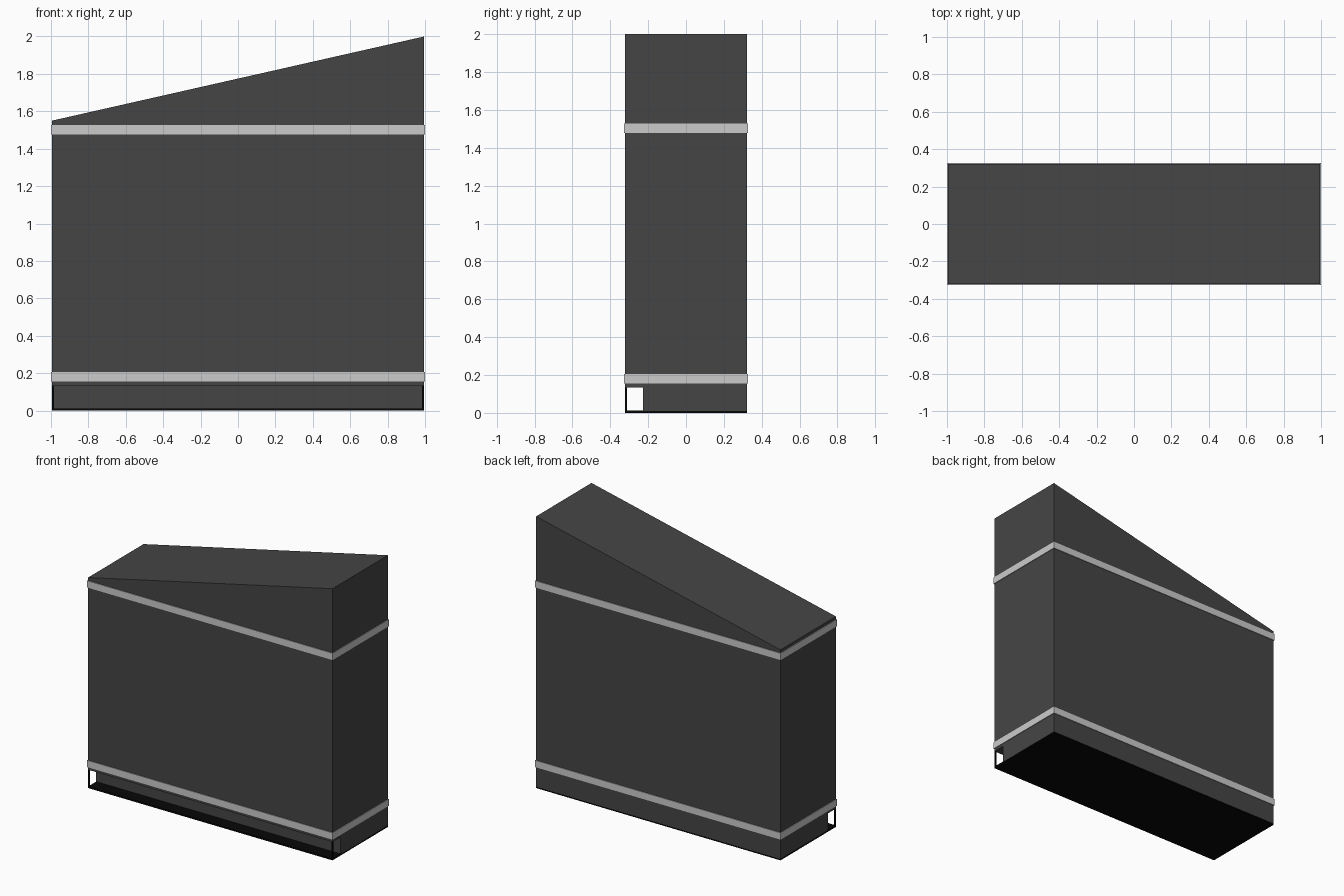
import bpy, bmesh

if "Cube" in bpy.data.objects:
    bpy.data.objects.remove(bpy.data.objects["Cube"])


def material(name, v):
    m = bpy.data.materials.new(name)
    m.diffuse_color = (v, v, v, 1)
    m.use_nodes = True
    m.node_tree.nodes["Principled BSDF"].inputs["Base Color"].default_value = m.diffuse_color
    return m


dark = material("dark_grey", 0.06)
light = material("light_grey", 0.70)
black = material("black", 0.002)
HX, HY = 0.995, 0.322  # body half width and half depth


def finish(name, bm, mat):
    bmesh.ops.recalc_face_normals(bm, faces=bm.faces)
    me = bpy.data.meshes.new(name)
    bm.to_mesh(me)
    bm.free()
    me.materials.append(mat)
    ob = bpy.data.objects.new(name, me)
    bpy.context.collection.objects.link(ob)
    return ob


def prism(name, profile, y0, y1, mat):
    """Extrude an x-z profile from y0 to y1."""
    bm = bmesh.new()
    face = bm.faces.new([bm.verts.new((x, y0, z)) for x, z in profile])
    ext = bmesh.ops.extrude_face_region(bm, geom=[face])
    verts = [v for v in ext["geom"] if isinstance(v, bmesh.types.BMVert)]
    bmesh.ops.translate(bm, verts=verts, vec=(0, y1 - y0, 0))
    return finish(name, bm, mat)


def box(name, x0, x1, y0, y1, z0, z1, mat):
    return prism(name, [(x0, z0), (x1, z0), (x1, z1), (x0, z1)], y0, y1, mat)


def band(name, z0, z1):
    """Rectangular hoop wrapped around the body."""
    bm = bmesh.new()
    rings = []
    for x, y, z in ((HX, HY, z0), (1, HY + 0.005, z0), (1, HY + 0.005, z1), (HX, HY, z1)):
        rings.append([bm.verts.new((sx * x, sy * y, z))
                      for sx, sy in ((-1, -1), (1, -1), (1, 1), (-1, 1))])
    for k in range(4):
        a, b = rings[k], rings[(k + 1) % 4]
        for i in range(4):
            j = (i + 1) % 4
            bm.faces.new((a[i], a[j], b[j], b[i]))
    return finish(name, bm, light)


# Main body with sloping top
prism("cabinet_body", [(-HX, 0.135), (HX, 0.135), (HX, 2.0), (-HX, 1.55)], -HY, HY, dark)

# Recessed plinth under the body
box("plinth", -HX, HX, -0.228, HY, 0.01, 0.135, dark)

# Light trim bands
band("lower_band", 0.155, 0.205)
band("upper_band", 1.477, 1.527)

# Floor plate and thin front corner posts
box("base_plate", -HX, HX, -HY, HY, 0.0, 0.012, black)
for side, name in ((-1, "left_post"), (1, "right_post")):
    xs = sorted((side * HX, side * (HX - 0.01)))
    box(name, xs[0], xs[1], -HY, -HY + 0.01, 0.012, 0.135, black)
